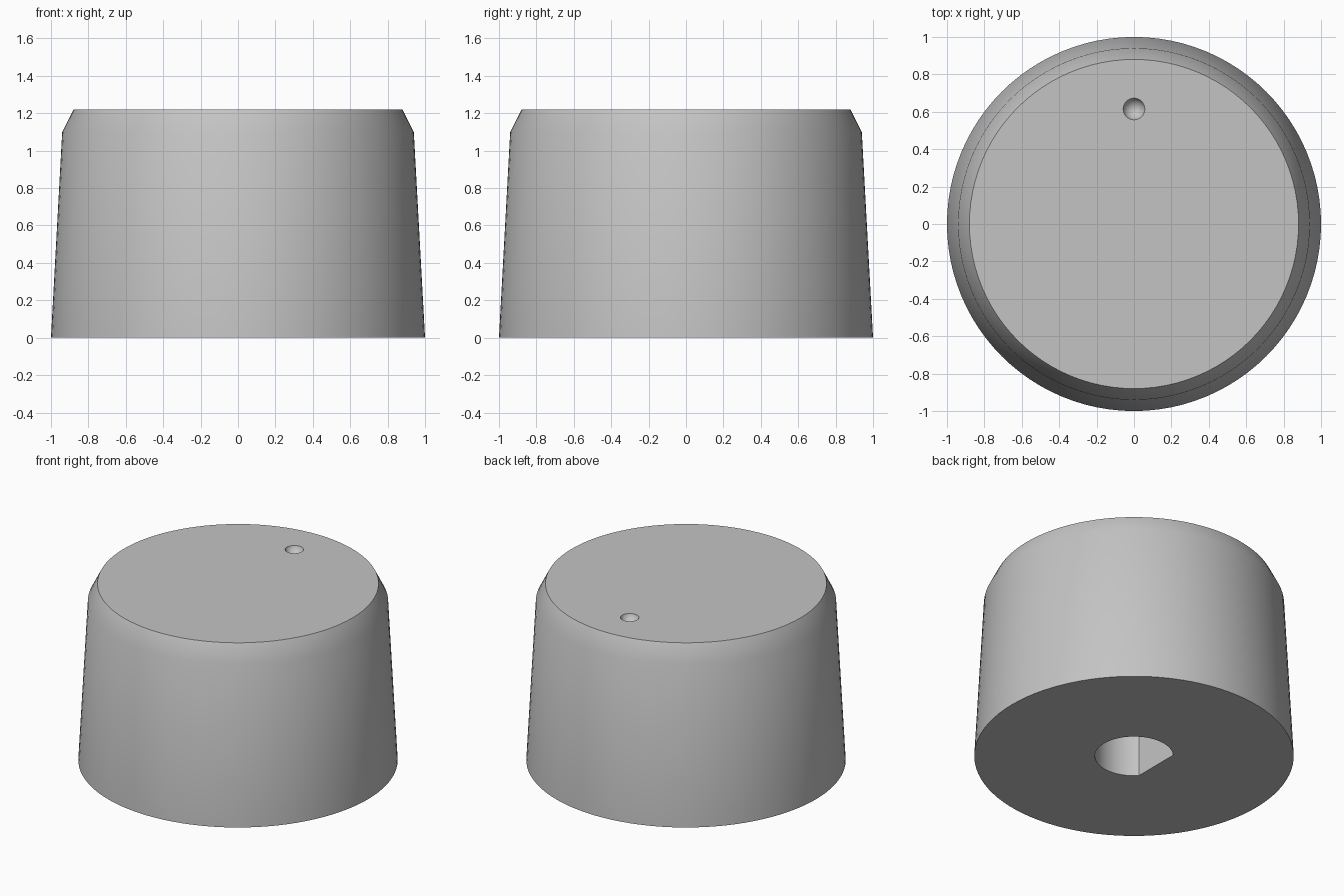
import bpy
import bmesh
from math import acos, cos, sin, pi, radians

HEIGHT = 1.22
SEGMENTS = 96

cube = bpy.data.objects.get("Cube")
if cube:
    bpy.data.objects.remove(cube, do_unlink=True)

grey = bpy.data.materials.new("light_grey")
grey.use_nodes = True
colour = (0.55, 0.55, 0.55, 1)
grey.diffuse_color = colour
grey.node_tree.nodes["Principled BSDF"].inputs["Base Color"].default_value = colour


def finish(name, bm):
    """Turn a bmesh into a named grey object."""
    bmesh.ops.recalc_face_normals(bm, faces=bm.faces)
    mesh = bpy.data.meshes.new(name)
    bm.to_mesh(mesh)
    bm.free()
    mesh.materials.append(grey)
    obj = bpy.data.objects.new(name, mesh)
    bpy.context.collection.objects.link(obj)
    return obj


def loft(name, rings):
    """Closed solid through rings of points with equal counts."""
    bm = bmesh.new()
    loops = [[bm.verts.new(p) for p in ring] for ring in rings]
    n = len(loops[0])
    for low, high in zip(loops, loops[1:]):
        for i in range(n):
            j = (i + 1) % n
            bm.faces.new((low[i], low[j], high[j], high[i]))
    bm.faces.new(loops[0])
    bm.faces.new(loops[-1])
    return finish(name, bm)


def arc(radius, z, start, end, count):
    angles = [start + (end - start) * i / count for i in range(count + 1)]
    return [(radius * cos(a), radius * sin(a), z) for a in angles]


# Tapered knob body with a chamfered top edge
profile = [(1.0, 0), (0.94, 1.1), (0.88, HEIGHT)]
knob = loft("knob_body", [arc(r, z, 0, 2 * pi, SEGMENTS)[:-1] for r, z in profile])

# D-shaped shaft socket, flat side on the right
bore, flat = 0.245, 0.18
limit = pi - acos(flat / bore)
socket = loft("socket_cutter", [arc(bore, z, -limit, limit, 48) for z in (-0.1, 0.9)])

# Round pointer dimple on the top
bm = bmesh.new()
bmesh.ops.create_uvsphere(bm, u_segments=32, v_segments=24, radius=0.06)
bmesh.ops.translate(bm, verts=bm.verts, vec=(0, 0.615, HEIGHT + 0.015))
dimple = finish("dimple_cutter", bm)

# Cut both recesses, then discard the cutters
bpy.context.view_layer.objects.active = knob
for cutter in (socket, dimple):
    cutter.hide_render = True
    cut = knob.modifiers.new("cut", "BOOLEAN")
    cut.operation = "DIFFERENCE"
    cut.solver = "EXACT"
    cut.object = cutter
    bpy.ops.object.modifier_apply(modifier=cut.name)
    bpy.data.objects.remove(cutter, do_unlink=True)

# Smooth sides with crisp rims
bpy.ops.object.select_all(action="DESELECT")
knob.select_set(True)
bpy.ops.object.shade_smooth_by_angle(angle=radians(30))
